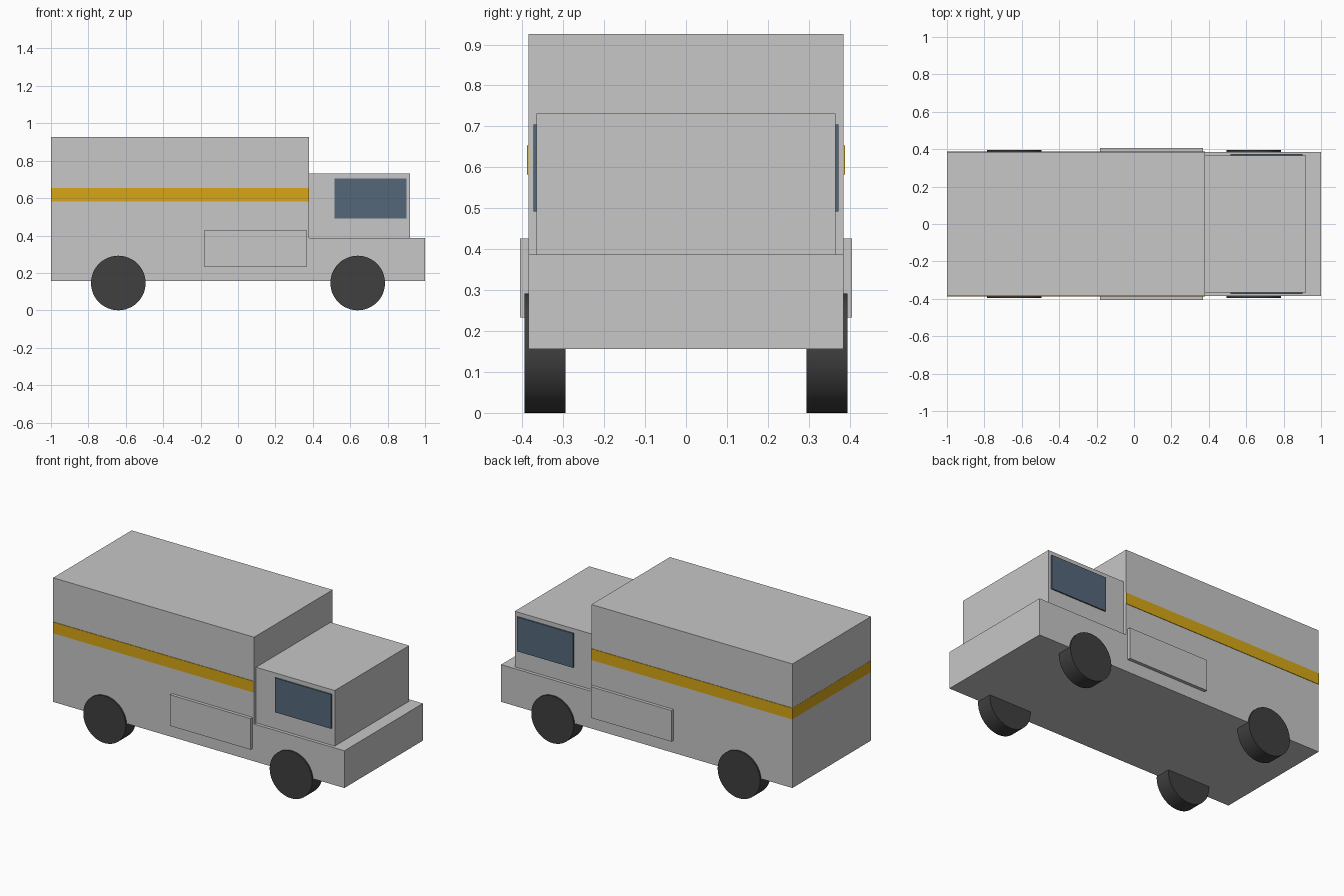
import bpy, bmesh, math

if "Cube" in bpy.data.objects:
    bpy.data.objects.remove(bpy.data.objects["Cube"])


def material(name, rgb):
    m = bpy.data.materials.new(name)
    m.diffuse_color = (*rgb, 1)
    m.use_nodes = True
    m.node_tree.nodes["Principled BSDF"].inputs["Base Color"].default_value = m.diffuse_color
    return m


GREY = material("body grey", (0.57, 0.57, 0.57))
YELLOW = material("stripe yellow", (0.68, 0.38, 0.008))
GLASS = material("window blue", (0.09, 0.137, 0.195))
RUBBER = material("tyre black", (0.05, 0.05, 0.05))


def add_object(name, bm, mat):
    bmesh.ops.recalc_face_normals(bm, faces=bm.faces)
    me = bpy.data.meshes.new(name)
    bm.to_mesh(me)
    bm.free()
    me.materials.append(mat)
    ob = bpy.data.objects.new(name, me)
    bpy.context.collection.objects.link(ob)
    return ob


def extrude_profile(name, points, y0, y1, mat):
    """Extrude an x-z outline from y0 to y1."""
    bm = bmesh.new()
    face = bm.faces.new([bm.verts.new((x, y0, z)) for x, z in points])
    new = bmesh.ops.extrude_face_region(bm, geom=[face])["geom"]
    bmesh.ops.translate(bm, vec=(0, y1 - y0, 0),
                        verts=[v for v in new if isinstance(v, bmesh.types.BMVert)])
    return add_object(name, bm, mat)


def box(name, x0, x1, y0, y1, z0, z1, mat):
    return extrude_profile(name, [(x0, z0), (x1, z0), (x1, z1), (x0, z1)], y0, y1, mat)


# Cargo box and low bonnet share one stepped outline
extrude_profile("truck_body",
                [(-1, 0.156), (1, 0.156), (1, 0.387), (0.38, 0.387), (0.38, 0.926), (-1, 0.926)],
                -0.385, 0.385, GREY)

# Cab
box("cab", 0.38, 0.92, -0.365, 0.365, 0.387, 0.732, GREY)

# Stripe across the rear doors
box("rear_stripe", -1.001, -0.999, -0.387, 0.387, 0.583, 0.653, YELLOW)

for side, s in (("right", -1), ("left", 1)):
    # Side stripe, cab window and storage locker
    box(side + "_stripe", -1, 0.38, s * 0.384, s * 0.388, 0.583, 0.653, YELLOW)
    box(side + "_window", 0.515, 0.90, s * 0.364, s * 0.373, 0.492, 0.705, GLASS)
    box(side + "_locker", -0.183, 0.37, s * 0.38, s * 0.405, 0.233, 0.426, GREY)

    # Wheels
    for axle, x in (("rear", -0.64), ("front", 0.64)):
        bpy.ops.mesh.primitive_cylinder_add(vertices=48, radius=0.146, depth=0.1,
                                            location=(x, s * 0.345, 0.146),
                                            rotation=(math.pi / 2, 0, 0))
        wheel = bpy.context.object
        wheel.name = f"{axle}_{side}_wheel"
        wheel.data.materials.append(RUBBER)
        bpy.ops.object.shade_smooth_by_angle(angle=math.radians(30))
